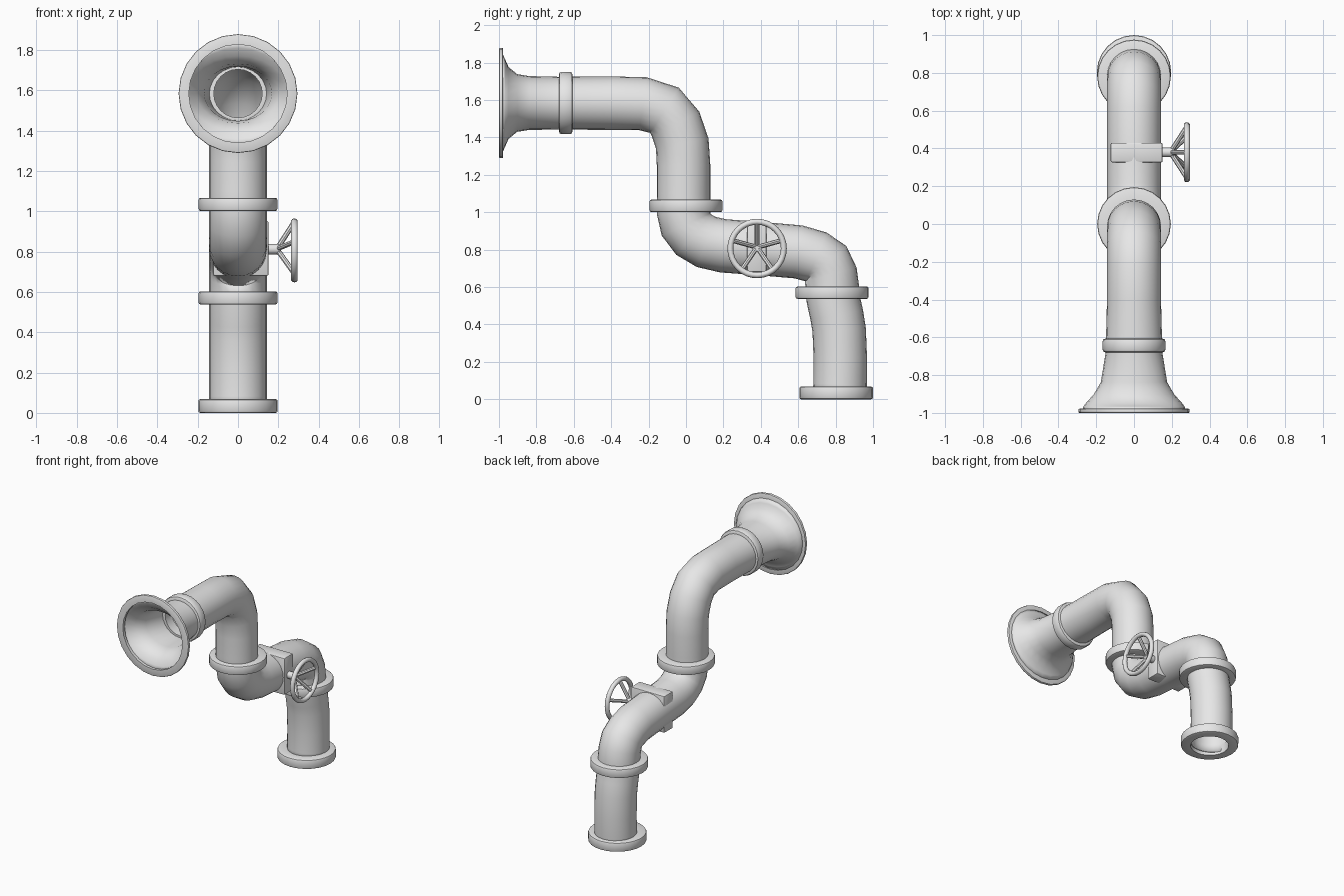
import bpy, bmesh
from math import cos, sin, pi, radians
from mathutils import Vector

cube = bpy.data.objects.get("Cube")
if cube:
    bpy.data.objects.remove(cube, do_unlink=True)

grey = bpy.data.materials.new("plain grey")
grey.use_nodes = True
grey.diffuse_color = (0.8, 0.8, 0.8, 1)
grey.node_tree.nodes["Principled BSDF"].inputs["Base Color"].default_value = (0.8, 0.8, 0.8, 1)


def finish(name, bm):
    """Turn a bmesh into a smooth-shaded grey object."""
    bmesh.ops.recalc_face_normals(bm, faces=bm.faces)
    mesh = bpy.data.meshes.new(name)
    bm.to_mesh(mesh)
    bm.free()
    mesh.materials.append(grey)
    obj = bpy.data.objects.new(name, mesh)
    bpy.context.collection.objects.link(obj)
    bpy.ops.object.select_all(action='DESELECT')
    obj.select_set(True)
    bpy.context.view_layer.objects.active = obj
    bpy.ops.object.shade_smooth_by_angle(angle=radians(40))
    return obj


def bridge(bm, a, b):
    n = len(a)
    for i in range(n):
        bm.faces.new((a[i], a[(i + 1) % n], b[(i + 1) % n], b[i]))


def lathe_ring(name, origin, axis, inner, outer, depth, bevel, segments=24):
    """Ring with rounded outer edges, centred on origin around axis."""
    turn = Vector(axis).to_track_quat('Z', 'Y')
    h, c = depth / 2, bevel * 0.3
    profile = [(inner, -h), (outer - bevel, -h), (outer - c, -h + c), (outer, -h + bevel),
               (outer, h - bevel), (outer - c, h - c), (outer - bevel, h), (inner, h)]
    bm = bmesh.new()
    rings = []
    for i in range(segments):
        a = 2 * pi * i / segments
        rings.append([bm.verts.new(Vector(origin) + turn @ Vector((r * cos(a), r * sin(a), z)))
                      for r, z in profile])
    for i in range(segments):
        bridge(bm, rings[i], rings[(i + 1) % segments])
    return finish(name, bm)


def rod(name, start, end, radius, segments=12):
    start, end = Vector(start), Vector(end)
    bm = bmesh.new()
    bmesh.ops.create_cone(bm, cap_ends=True, segments=segments, radius1=radius,
                          radius2=radius, depth=(end - start).length)
    turn = (end - start).to_track_quat('Z', 'Y')
    for v in bm.verts:
        v.co = turn @ v.co + (start + end) / 2
    return finish(name, bm)


# Pipe: flared mouth, two bends and a foot, as y, z, half width, half height
R = 0.135
mouth = [(-0.985, 1.584, 0.265, 0.255), (-0.972, 1.584, 0.262, 0.225),
         (-0.955, 1.584, 0.25, 0.187), (-0.906, 1.584, 0.206, 0.147),
         (-0.84, 1.584, 0.168, 0.136), (-0.68, 1.583, 0.142, 0.133)]
bends = [(-0.4, 1.583), (-0.23, 1.58), (-0.115, 1.545), (-0.055, 1.47), (-0.02, 1.367),
         (-0.013, 1.25), (-0.013, 1.1), (-0.013, 1.0), (0.0, 0.935), (0.042, 0.88),
         (0.108, 0.841), (0.2, 0.82), (0.38, 0.807), (0.6, 0.788), (0.696, 0.76),
         (0.748, 0.727), (0.774, 0.667), (0.782, 0.6), (0.787, 0.537), (0.806, 0.45),
         (0.819, 0.37), (0.825, 0.22), (0.824, 0.08), (0.82, 0.015)]
stations = mouth + [(y, z, R, R) for y, z in bends]
bm = bmesh.new()
loops = []
for i, (y, z, rx, rn) in enumerate(stations):
    before, after = stations[max(i - 1, 0)], stations[min(i + 1, len(stations) - 1)]
    t = Vector((0, after[0] - before[0], after[1] - before[1])).normalized()
    normal = Vector((0, -t.z, t.y))
    loops.append([bm.verts.new(Vector((rx * cos(a), y, z)) + normal * rn * sin(a))
                  for a in (2 * pi * k / 24 for k in range(24))])
for a, b in zip(loops, loops[1:]):
    bridge(bm, a, b)
pipe = finish("pipe", bm)
wall = pipe.modifiers.new("wall", 'SOLIDIFY')
wall.thickness = 0.008
wall.offset = -1

# Collars and mouth rim
lathe_ring("mouth_rim", (0, -0.989, 1.584), (0, 1, 0), 0.244, 0.295, 0.022, 0.006)
lathe_ring("mouth_collar", (0, -0.643, 1.584), (0, 1, 0), 0.12, 0.167, 0.074, 0.016)
lathe_ring("upper_collar", (0, 0, 1.034), (0, 0, 1), 0.11, 0.195, 0.066, 0.01)
lathe_ring("lower_collar", (0, 0.781, 0.57), (0, 0, 1), 0.11, 0.195, 0.066, 0.01)
lathe_ring("base_collar", (0, 0.803, 0.034), (0, 0, 1), 0.13, 0.197, 0.068, 0.01)

# Valve plate around the middle pipe
bm = bmesh.new()
bmesh.ops.create_cube(bm, size=1)
for v in bm.verts:
    v.co = Vector((0.014 + v.co.x * 0.275, 0.378 + v.co.y * 0.104, 0.816 + v.co.z * 0.272))
bmesh.ops.bevel(bm, geom=bm.edges[:], offset=0.008, segments=2, affect='EDGES', profile=0.5)
finish("valve_plate", bm)

# Valve stem and hand wheel
HY, HZ = 0.38, 0.812
rod("valve_stem", (0.14, HY, HZ), (0.212, HY, HZ), 0.026, 16)
for i in range(5):
    a = pi / 2 + 2 * pi * i / 5
    rod(f"wheel_spoke_{i + 1}", (0.2, HY + 0.012 * cos(a), HZ + 0.012 * sin(a)),
        (0.28, HY + 0.142 * cos(a), HZ - 0.006 + 0.142 * sin(a)), 0.013, 8)
bm = bmesh.new()
rings = []
for i in range(32):
    a = 2 * pi * i / 32
    rings.append([])
    for k in range(10):
        b = 2 * pi * k / 10
        r = 0.143 + 0.016 * cos(b)
        rings[-1].append(bm.verts.new((0.28 + 0.017 * sin(b), HY + r * cos(a), HZ - 0.006 + r * sin(a))))
for i in range(32):
    bridge(bm, rings[i], rings[(i + 1) % 32])
finish("wheel_rim", bm)
